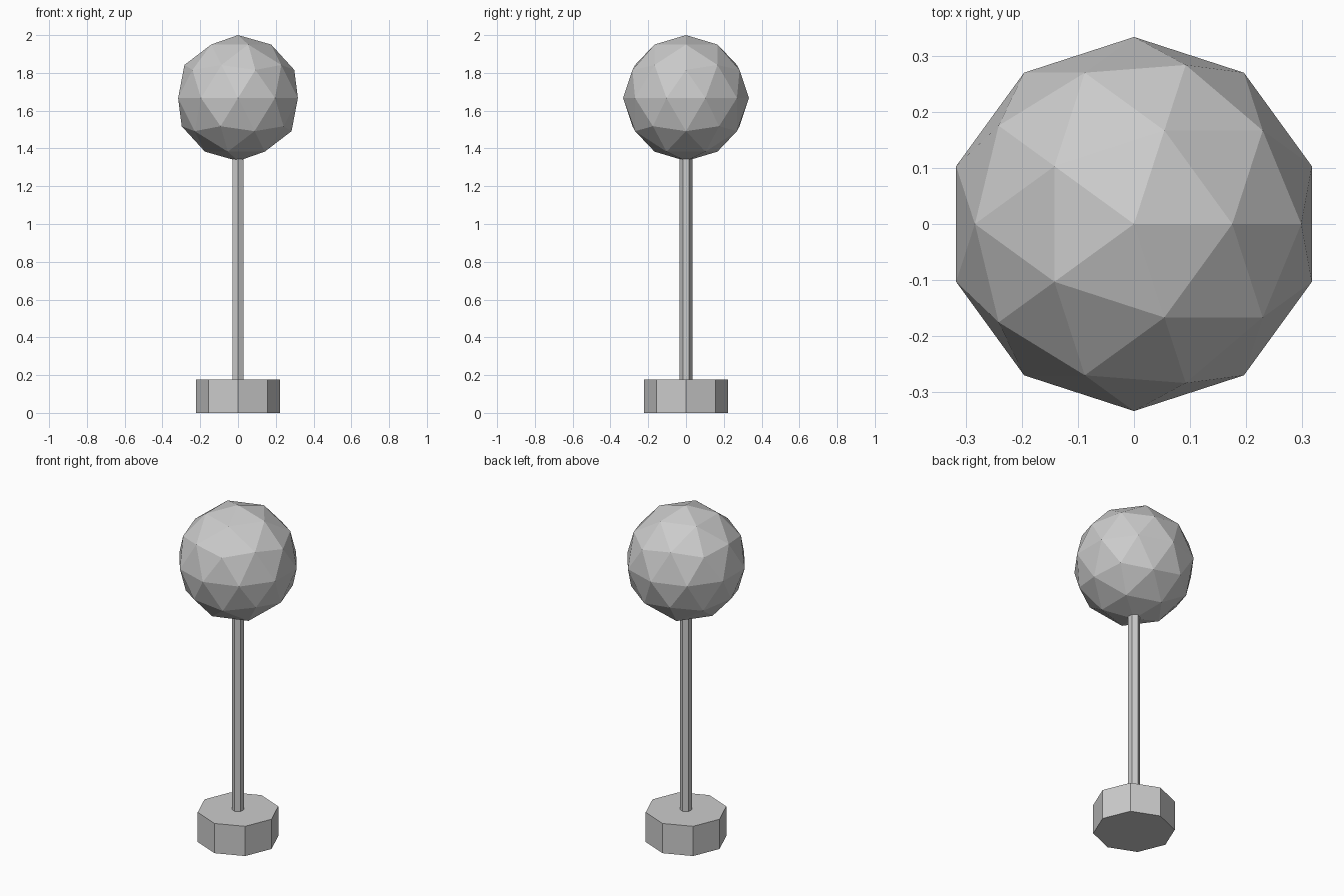
import bpy

# Remove the default cube
cube = bpy.data.objects.get("Cube")
if cube:
    bpy.data.objects.remove(cube, do_unlink=True)

# Single flat material
GREY = (0.6, 0.6, 0.6, 1.0)
grey = bpy.data.materials.new("light_grey")
grey.use_nodes = True
grey.diffuse_color = GREY
grey.node_tree.nodes["Principled BSDF"].inputs["Base Color"].default_value = GREY


def finish(name):
    obj = bpy.context.object
    obj.name = obj.data.name = name
    obj.data.materials.append(grey)
    bpy.ops.object.shade_flat()
    return obj


def prism(name, sides, radius, bottom, top):
    bpy.ops.mesh.primitive_cylinder_add(
        vertices=sides, radius=radius, depth=top - bottom,
        location=(0, 0, (bottom + top) / 2))
    return finish(name)


BASE_TOP = 0.178
BALL_RADIUS = 0.3333
BALL_CENTRE = 2 - BALL_RADIUS

# Octagonal foot
prism("base", 8, 0.222, 0, BASE_TOP)

# Thin hexagonal post, its upper end sunk into the ball
prism("post", 6, 0.0333, BASE_TOP, BALL_CENTRE - BALL_RADIUS + 0.04)

# Faceted ball on top
bpy.ops.mesh.primitive_ico_sphere_add(
    subdivisions=2, radius=BALL_RADIUS, location=(0, 0, BALL_CENTRE))
finish("ball")
